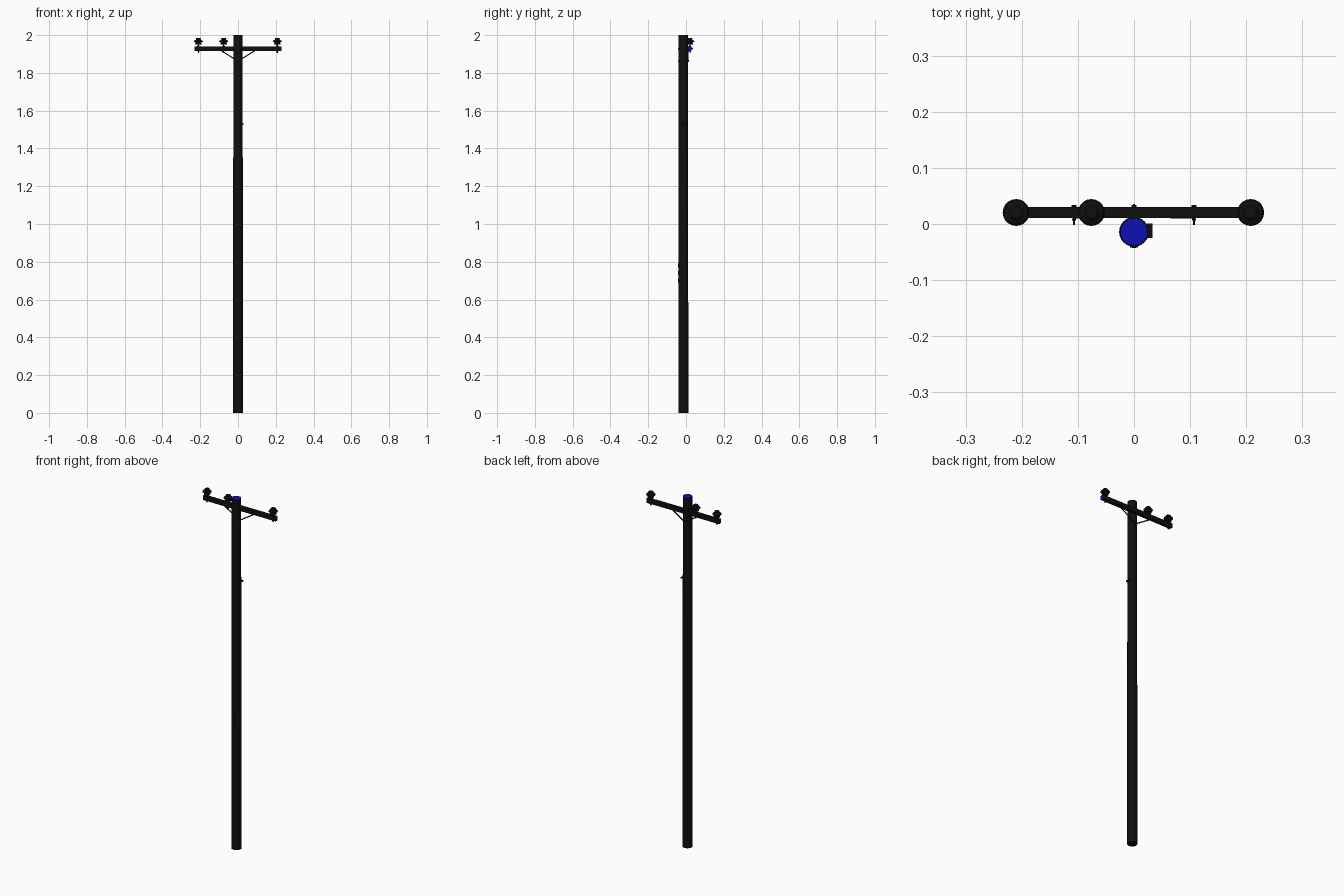
import bpy, bmesh, math
from mathutils import Vector

if "Cube" in bpy.data.objects:
    bpy.data.objects.remove(bpy.data.objects["Cube"])


def material(name, rgb):
    m = bpy.data.materials.new(name)
    m.diffuse_color = (*rgb, 1)
    m.use_nodes = True
    m.node_tree.nodes["Principled BSDF"].inputs["Base Color"].default_value = m.diffuse_color
    return m


DARK = material("dark", (0.005, 0.005, 0.005))
BLUE = material("end_blue", (0.005, 0.005, 0.45))
POLE_Y = -0.014


def finish(name, bm, blue_test=None):
    bmesh.ops.recalc_face_normals(bm, faces=bm.faces)
    if blue_test:
        for f in bm.faces:
            f.material_index = int(blue_test(f.normal))
    me = bpy.data.meshes.new(name)
    bm.to_mesh(me)
    bm.free()
    me.materials.append(DARK)
    me.materials.append(BLUE)
    ob = bpy.data.objects.new(name, me)
    bpy.context.collection.objects.link(ob)
    bpy.context.view_layer.objects.active = ob
    ob.select_set(True)
    bpy.ops.object.shade_smooth_by_angle(angle=math.radians(35))
    ob.select_set(False)
    return ob


def box(name, center, size, blue_test=None):
    bm = bmesh.new()
    bmesh.ops.create_cube(bm, size=1)
    bmesh.ops.scale(bm, vec=size, verts=bm.verts)
    bmesh.ops.translate(bm, vec=center, verts=bm.verts)
    return finish(name, bm, blue_test)


def rod(name, a, b, r1, r2=None, sides=8, blue_test=None):
    a, b = Vector(a), Vector(b)
    bm = bmesh.new()
    bmesh.ops.create_cone(bm, cap_ends=True, segments=sides, radius1=r1,
                          radius2=r1 if r2 is None else r2, depth=(b - a).length)
    bmesh.ops.rotate(bm, verts=bm.verts, cent=(0, 0, 0),
                     matrix=Vector((0, 0, 1)).rotation_difference(b - a).to_matrix())
    bmesh.ops.translate(bm, vec=(a + b) / 2, verts=bm.verts)
    return finish(name, bm, blue_test)


def lathe(name, profile, center, sides=20):
    bm = bmesh.new()
    vs = [bm.verts.new((r, 0, z)) for r, z in profile]
    es = [bm.edges.new(p) for p in zip(vs, vs[1:])]
    bmesh.ops.spin(bm, geom=vs + es, cent=(0, 0, 0), axis=(0, 0, 1),
                   angle=math.tau, steps=sides)
    bmesh.ops.remove_doubles(bm, verts=bm.verts, dist=0.00005)
    bmesh.ops.translate(bm, vec=center, verts=bm.verts)
    return finish(name, bm)


def strap(name, a, b, width, depth):
    # Flat bar between two points in the xz plane
    a, b = Vector(a), Vector(b)
    side = (b - a).cross(Vector((0, 1, 0))).normalized() * width / 2
    bm = bmesh.new()
    f = bm.faces.new([bm.verts.new(p) for p in (a - side, b - side, b + side, a + side)])
    ext = bmesh.ops.extrude_face_region(bm, geom=[f])
    bmesh.ops.translate(bm, vec=(0, depth, 0),
                        verts=[v for v in ext["geom"] if isinstance(v, bmesh.types.BMVert)])
    return finish(name, bm)


# Tapered pole with coloured cut top
rod("pole", (0, POLE_Y, 0), (0, POLE_Y, 2), 0.0265, 0.0245, 24, lambda n: n.z > 0.9)

# Crossarm with coloured end grain
box("crossarm", (0, 0.0205, 1.929), (0.46, 0.019, 0.024), lambda n: abs(n.x) > 0.9)

# Insulators on pins
profile = [(0, 0.044), (0.010, 0.044), (0.014, 0.041), (0.014, 0.038), (0.011, 0.035),
           (0.013, 0.033), (0.021, 0.031), (0.024, 0.027), (0.024, 0.024),
           (0.016, 0.021), (0.015, 0.018), (0.017, 0.013), (0.017, 0.010),
           (0.010, 0.009), (0, 0.009)]
for i, x in enumerate((-0.21, -0.076, 0.208)):
    lathe(f"insulator_{i}", profile, (x, 0.0205, 1.941))
    rod(f"insulator_pin_{i}", (x, 0.0205, 1.905), (x, 0.0205, 1.955), 0.003)
    rod(f"pin_nut_{i}", (x, 0.0205, 1.912), (x, 0.0205, 1.918), 0.006, sides=6)
    rod(f"pin_collar_{i}", (x, 0.0205, 1.940), (x, 0.0205, 1.944), 0.006)

# Diagonal braces and their bolts
for s, side in ((-1, "left"), (1, "right")):
    strap(f"brace_{side}", (s * 0.107, 0.0095, 1.929), (0, 0.0115, 1.862), 0.006, 0.002)
    rod(f"brace_bolt_{side}", (s * 0.107, -0.002, 1.929), (s * 0.107, 0.032, 1.929), 0.0015)
    rod(f"brace_nut_{side}", (s * 0.107, 0.006, 1.929), (s * 0.107, 0.0095, 1.929), 0.004, sides=6)
    rod(f"brace_head_{side}", (s * 0.107, 0.030, 1.929), (s * 0.107, 0.0335, 1.929), 0.005, sides=6)

# Through bolts in the pole
for name, z, y in (("arm", 1.929, 0.036), ("brace_foot", 1.862, 0.018)):
    rod(f"{name}_bolt", (0, -0.042, z), (0, y, z), 0.002)
    rod(f"{name}_bolt_head", (0, y - 0.006, z), (0, y - 0.002, z), 0.005, sides=6)
    rod(f"{name}_bolt_nut", (0, -0.0425, z), (0, -0.038, z), 0.004, sides=6)

# Side bracket
box("side_bracket", (0.028, -0.012, 1.53), (0.01, 0.026, 0.006))

# Small tags on the front
for i, z in enumerate((0.70, 0.74, 0.78)):
    box(f"tag_{i}", (0, -0.040, z), (0.014, 0.003, 0.022))
